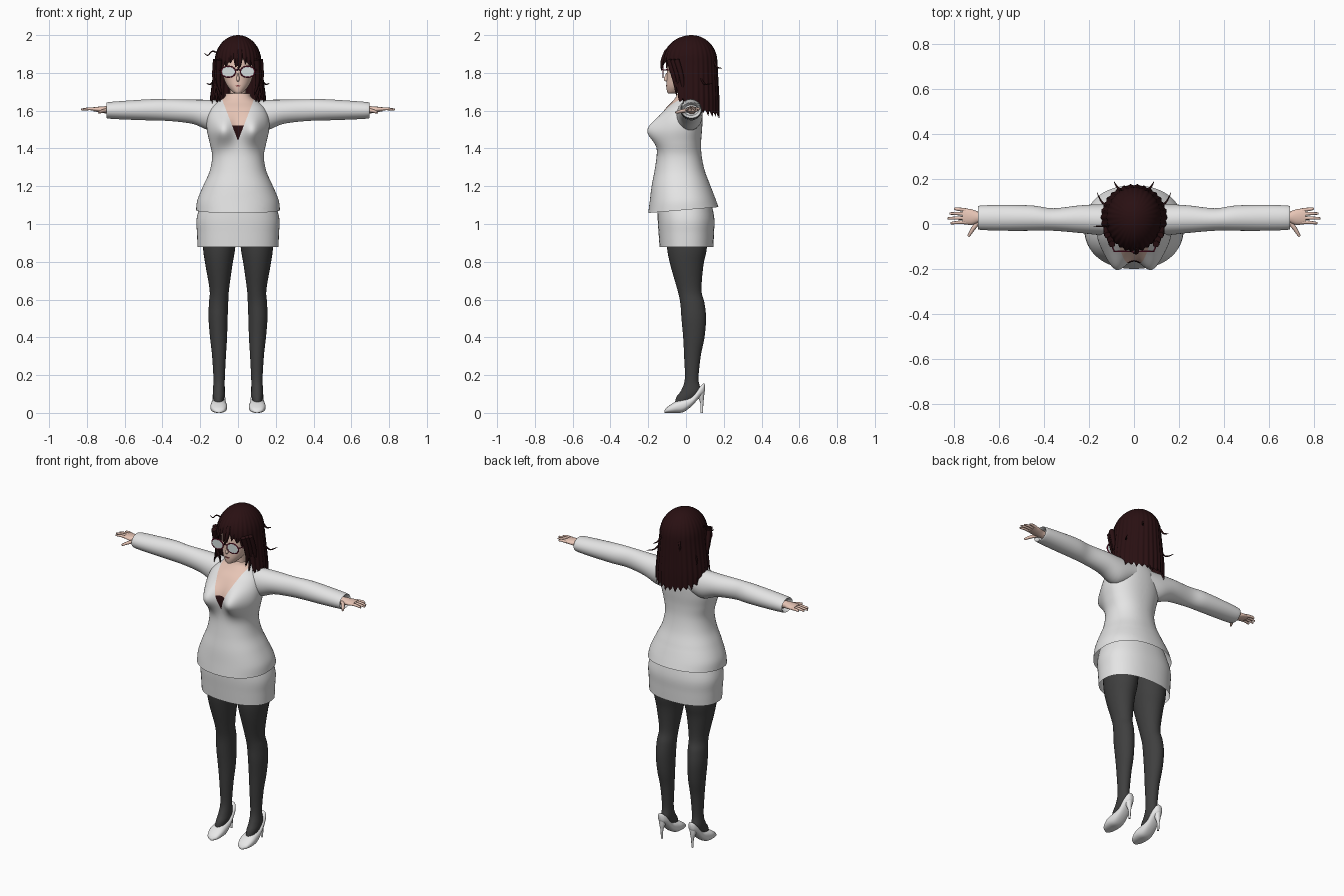
import bpy, bmesh, math
from mathutils import Vector

cube = bpy.data.objects.get("Cube")
if cube:
    bpy.data.objects.remove(cube, do_unlink=True)


def material(name, r, g, b):
    m = bpy.data.materials.new(name)
    m.use_nodes = True
    m.diffuse_color = (r, g, b, 1)
    m.node_tree.nodes["Principled BSDF"].inputs["Base Color"].default_value = (r, g, b, 1)
    return m


WHITE = material("white cloth", .78, .78, .78)
SHOE = material("shoe white", .85, .85, .85)
SKIN = material("skin", .86, .6, .5)
HAIR = material("dark brown hair", .022, .005, .006)
TIGHTS = material("charcoal tights", .05, .05, .05)
FRAME = material("dark red frame", .2, .01, .04)
LENS = material("pale lens", .68, .74, .74)
MOUTH = material("mouth", .25, .06, .06)


def smooth_rows(rows, sub):
    """Catmull-Rom interpolation between rows of numbers."""
    out = []
    for i in range(len(rows) - 1):
        a, b, c, d = rows[max(i - 1, 0)], rows[i], rows[i + 1], rows[min(i + 2, len(rows) - 1)]
        for k in range(sub):
            t = k / sub
            out.append([q + .5 * t * (r - p + t * (2 * p - 5 * q + 4 * r - s + t * (3 * (q - r) + s - p)))
                        for p, q, r, s in zip(a, b, c, d)])
    out.append(list(rows[-1]))
    return out


def finish(name, bm, mats, mirror=False, rule=None):
    bmesh.ops.recalc_face_normals(bm, faces=bm.faces)
    if rule:
        for f in bm.faces:
            f.material_index = rule(f.calc_center_median())
    mesh = bpy.data.meshes.new(name)
    bm.to_mesh(mesh)
    bm.free()
    for m in mats:
        mesh.materials.append(m)
    ob = bpy.data.objects.new(name, mesh)
    bpy.context.collection.objects.link(ob)
    bpy.ops.object.select_all(action='DESELECT')
    ob.select_set(True)
    bpy.context.view_layer.objects.active = ob
    bpy.ops.object.shade_smooth_by_angle(angle=math.radians(50))
    if mirror:
        ob.modifiers.new("Mirror", 'MIRROR')
    return ob


def loft(name, rows, mats, axis='Z', seg=32, sub=5, power=2, caps=True,
         mirror=False, shape=None, cuts=(), rule=None):
    """Skin rows of (position, low a, high a, low b, high b) along an axis."""
    bm = bmesh.new()
    rings = []
    for t, a0, a1, b0, b1 in smooth_rows(rows, sub):
        ring = []
        for i in range(seg):
            ang = math.tau * i / seg
            c, s = math.cos(ang), math.sin(ang)
            a = (a0 + a1) / 2 + (a1 - a0) / 2 * math.copysign(abs(c) ** (2 / power), c)
            b = (b0 + b1) / 2 + (b1 - b0) / 2 * math.copysign(abs(s) ** (2 / power), s)
            co = Vector({'X': (t, a, b), 'Y': (a, t, b), 'Z': (a, b, t)}[axis])
            ring.append(bm.verts.new(shape(co) if shape else co))
        rings.append(ring)
    for lo, hi in zip(rings, rings[1:]):
        for i in range(seg):
            j = (i + 1) % seg
            bm.faces.new((lo[i], lo[j], hi[j], hi[i]))
    if caps:
        bm.faces.new(rings[0])
        bm.faces.new(rings[-1])
    for point, normal in cuts:
        bmesh.ops.bisect_plane(bm, geom=bm.verts[:] + bm.edges[:] + bm.faces[:],
                               plane_co=point, plane_no=normal)
    return finish(name, bm, mats, mirror, rule)


def body(rows):
    """Rows of (z, half width, front, back) made symmetric in x."""
    return [(z, -w, w, front, back) for z, w, front, back in rows]


def tube(name, points, radius, mat, taper=0.0, mirror=False, cyclic=False):
    cu = bpy.data.curves.new(name, 'CURVE')
    cu.dimensions = '3D'
    cu.bevel_depth, cu.bevel_resolution, cu.use_fill_caps = radius, 2, True
    if not cyclic:
        points = smooth_rows(points, 5)
    sp = cu.splines.new('POLY')
    sp.points.add(len(points) - 1)
    for i, (p, co) in enumerate(zip(sp.points, points)):
        p.co = (*co, 1)
        p.radius = 1 - taper * (i / (len(points) - 1)) ** 2
    sp.use_cyclic_u = cyclic
    cu.materials.append(mat)
    ob = bpy.data.objects.new(name, cu)
    bpy.context.collection.objects.link(ob)
    if mirror:
        ob.modifiers.new("Mirror", 'MIRROR')
    return ob


# Jacket with bust, tilted hem and open neckline
def jacket_shape(co):
    if co.y < 0:
        fade = min(1, -co.y / .06)
        co.y -= sum(.07 * fade * math.exp(-((co.x - side) / .058) ** 2 - ((co.z - 1.495) / .07) ** 2)
                    for side in (-.08, .08))
    co.z += max(0, 1.2 - co.z) * .6 * (co.y + .18)
    return co


def jacket_rule(c):
    inside = c.y < 0 and c.z > 1.44 + abs(c.x) * 2.6
    return 0 if not inside else 2 if c.z < 1.525 else 1


loft("jacket", body([
    (1.06, .222, -.2, .172), (1.12, .215, -.192, .155), (1.2, .185, -.182, .13), (1.28, .15, -.167, .1),
    (1.36, .137, -.155, .083), (1.43, .15, -.15, .08), (1.5, .165, -.145, .085), (1.56, .163, -.135, .088),
    (1.61, .145, -.108, .085), (1.645, .11, -.075, .075), (1.67, .072, -.055, .066), (1.69, .066, -.045, .062)]),
    [WHITE, SKIN, HAIR], seg=80, sub=6, power=2.2, caps=False, shape=jacket_shape,
    cuts=[((0, 0, 1.44), (2.6 * s, 0, -1)) for s in (-1, 1)], rule=jacket_rule)

# Sleeves with a rolled-in cuff
loft("sleeve", [
    (.05, -.045, .085, 1.53, 1.65), (.14, -.05, .088, 1.495, 1.657), (.24, -.04, .083, 1.53, 1.658),
    (.36, -.03, .07, 1.545, 1.66), (.45, -.03, .082, 1.548, 1.661), (.57, -.03, .085, 1.552, 1.654),
    (.685, -.026, .082, 1.558, 1.645), (.69, -.018, .074, 1.566, 1.637), (.67, -.01, .066, 1.575, 1.63)],
    [WHITE], axis='X', mirror=True)

# Skirt
loft("skirt", body([(.878, .214, -.14, .145), (.95, .217, -.145, .148), (1.03, .219, -.15, .15),
                    (1.13, .19, -.15, .13)]), [WHITE], seg=48, power=2.3, caps=False)

# Legs in tights, down to the instep
loft("leg", [
    (1.0, .004, .188, -.11, .115), (.87, .015, .185, -.1, .11), (.78, .03, .172, -.082, .092),
    (.65, .048, .15, -.045, .082), (.58, .052, .154, -.03, .098), (.5, .055, .156, -.024, .106),
    (.4, .058, .148, -.015, .098), (.3, .064, .137, -.01, .078), (.18, .07, .13, -.006, .066),
    (.12, .07, .133, -.025, .078), (.085, .072, .132, -.05, .06), (.05, .08, .126, -.06, .01)],
    [TIGHTS], mirror=True)

# High-heeled shoes
loft("shoe", [
    (-.115, .092, .11, 0, .012), (-.1, .07, .133, 0, .03), (-.06, .058, .146, 0, .057),
    (-.015, .06, .144, .004, .072), (.03, .066, .137, .036, .088), (.07, .07, .132, .08, .135),
    (.092, .08, .123, .1, .155), (.1, .092, .112, .115, .15)], [SHOE], axis='Y', mirror=True, power=2.4)
loft("shoe_heel", [(0, .096, .108, .077, .09), (.05, .094, .11, .076, .092), (.085, .085, .12, .062, .096),
                   (.12, .078, .126, .045, .098)], [SHOE], mirror=True, seg=16)

# Hands and fingers
loft("hand", [(.64, .005, .055, 1.58, 1.622), (.69, .005, .055, 1.584, 1.624), (.725, -.004, .066, 1.59, 1.622),
              (.765, .0, .07, 1.597, 1.619)], [SKIN], axis='X', mirror=True, seg=20)
for i, (finger, tip) in enumerate(zip(("index", "middle", "ring", "little"), (.818, .83, .822, .8))):
    y = .008 + .018 * i
    tube(finger + "_finger", [(.75, y, 1.608), (.785, y * 1.1 - .002, 1.61), (tip, y * 1.2 - .006, 1.606)],
         .0085, SKIN, taper=.45, mirror=True)
tube("thumb", [(.69, .012, 1.602), (.715, -.018, 1.598), (.738, -.055, 1.59)], .011, SKIN, .5, True)

# Neck and head
loft("neck", body([(1.58, .05, -.06, .06), (1.66, .042, -.036, .05), (1.75, .042, -.04, .055)]), [SKIN])
loft("head", body([
    (1.69, .012, -.092, -.06), (1.7, .03, -.1, -.02), (1.73, .056, -.104, .03), (1.77, .075, -.102, .08),
    (1.83, .09, -.1, .12), (1.9, .09, -.09, .125), (1.95, .065, -.06, .1)]), [SKIN], seg=40)
loft("nose", body([(1.755, .004, -.108, -.09), (1.765, .008, -.118, -.09), (1.8, .004, -.104, -.09)]),
     [SKIN], seg=12)
loft("mouth", [(-.106, -.014, .014, 1.728, 1.735), (-.098, -.014, .014, 1.728, 1.735)], [MOUTH], axis='Y', seg=16)

# Glasses
loft("lens", [(-.124, .014, .088, 1.778, 1.834), (-.119, .014, .088, 1.778, 1.834)], [LENS],
     axis='Y', mirror=True, power=2.8)
outline = [(.051 + .038 * math.cos(t), -.122, 1.806 + .029 * math.sin(t))
           for t in (math.tau * k / 28 for k in range(28))]
tube("lens_rim", outline, .0035, FRAME, mirror=True, cyclic=True)
tube("glasses_bridge", [(-.015, -.122, 1.814), (0, -.125, 1.818), (.015, -.122, 1.814)], .003, FRAME)
tube("glasses_temple", [(.088, -.122, 1.816), (.1, -.08, 1.816), (.1, .03, 1.812)], .003, FRAME, mirror=True)


# Hair sheet: length depends on the angle away from the face
LENGTH = [(0, 1.825), (14, 1.865), (30, 1.84), (52, 1.8), (62, 1.66), (100, 1.615), (130, 1.585), (181, 1.57)]


def hair_bottom(deg):
    for (a, za), (b, zb) in zip(LENGTH, LENGTH[1:]):
        if a <= deg < b:
            return za + (zb - za) * (deg - a) / (b - a)


bm = bmesh.new()
columns, steps, locks = 180, 22, 30
grid = []
for i in range(columns):
    phi = math.tau * i / columns
    saw = abs((i * locks / columns) % 1 - .5) * 2
    depth = .025 + .012 * math.sin(i // 6 * 2.4)
    bottom = hair_bottom(math.degrees(min(phi, math.tau - phi))) + depth * (saw - .5)
    column = []
    for j in range(1, steps + 1):
        u = j / steps
        z = 2 - (2 - bottom) * u ** 1.8
        k = math.sqrt(max(0, 1 - ((z - 1.86) / .14) ** 2)) if z > 1.86 else 1
        low = min(1, max(0, (1.86 - z) / .2))
        k *= 1 + .025 * (1 - saw * 2) * u
        depth_y = .152 if math.cos(phi) > 0 else .135 + .01 * low
        column.append(bm.verts.new((math.sin(phi) * k * (.122 + .024 * low),
                                    .03 - math.cos(phi) * k * depth_y, z)))
    grid.append(column)
crown = bm.verts.new((0, .03, 2))
for left, right in zip(grid, grid[1:] + grid[:1]):
    bm.faces.new((crown, left[0], right[0]))
    for j in range(steps - 1):
        bm.faces.new((left[j], left[j + 1], right[j + 1], right[j]))
finish("hair", bm, [HAIR])

# Loose locks beside the face and stray wisps
for x, y, end in ((.098, -.06, 1.68), (.105, -.04, 1.64), (.118, -.02, 1.62)):
    tube("side_lock", [(x, y - .03, 1.87), (x + .006, y, 1.76), (x - .012, y + .01, end)], .015, HAIR, .9, True)
tube("middle_bang", [(.01, -.1, 1.92), (.012, -.126, 1.86), (-.004, -.13, 1.81)], .012, HAIR, .95)
tube("side_wisp", [(.12, .08, 1.77), (.145, .1, 1.74), (.165, .14, 1.745)], .005, HAIR, .8, True)
tube("back_wisp", [(.06, .15, 1.86), (.075, .165, 1.83), (.09, .19, 1.825)], .006, HAIR, .9, True)
tube("long_wisp", [(-.1, .0, 1.9), (-.135, -.01, 1.915), (-.16, -.01, 1.893), (-.18, -.01, 1.905)], .004, HAIR, .7)
